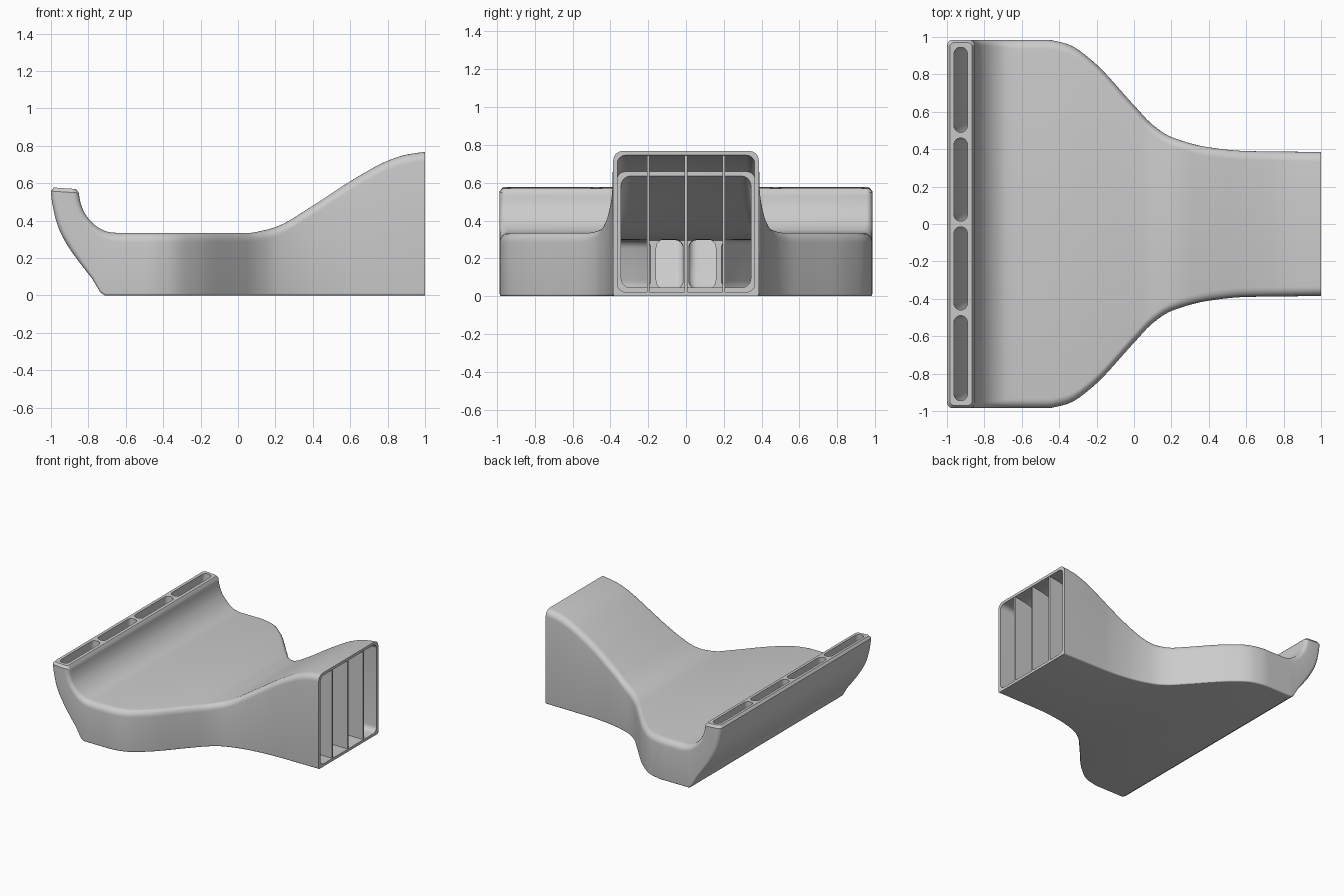
import bpy, bmesh, math
from mathutils import Vector

cube = bpy.data.objects.get("Cube")
if cube:
    bpy.data.objects.remove(cube, do_unlink=True)

grey = bpy.data.materials.new("plain_grey")
grey.use_nodes = True
colour = (0.6, 0.6, 0.6, 1)
grey.diffuse_color = colour
grey.node_tree.nodes["Principled BSDF"].inputs["Base Color"].default_value = colour


def smooth(keys, u):
    """Monotone curve through (u, value) keys sorted by u."""
    u = min(max(u, keys[0][0]), keys[-1][0])
    slopes = [(b[1] - a[1]) / (b[0] - a[0]) for a, b in zip(keys, keys[1:])]
    tang = [slopes[0]]
    for a, b in zip(slopes, slopes[1:]):
        tang.append(2 * a * b / (a + b) if a * b > 0 else 0)
    tang.append(slopes[-1])
    i = max(k for k in range(len(slopes)) if keys[k][0] <= u)
    w = keys[i + 1][0] - keys[i][0]
    s = (u - keys[i][0]) / w
    return (keys[i][1] * (1 + 2 * s) * (1 - s) ** 2 + keys[i + 1][1] * s * s * (3 - 2 * s)
            + w * (tang[i] * s * (1 - s) ** 2 + tang[i + 1] * s * s * (s - 1)))


# Plan half-width and roof height along the duct
WIDTH = [(-.45, .985), (-.35, .96), (-.22, .87), (0, .635), (.1, .53), (.2, .465),
         (.4, .41), (.6, .39), (1, .385)]
ROOF = [(.08, .335), (.2, .365), (.4, .48), (.6, .61), (.8, .72), (.9, .753), (1, .768)]
# Floor and roof points through the upward bend: u, floor x, floor z, roof x, roof z
BEND = [(-1.4, -1.0, .66, -.858, .62), (-1.3, -1, .558, -.851, .548),
        (-1.2, -.985, .45, -.843, .5), (-1.1, -.955, .35, -.825, .45),
        (-1, -.91, .265, -.79, .4), (-.9, -.85, .18, -.745, .362),
        (-.8, -.78, .09, -.695, .34), (-.71, -.712, 0, -.65, .335),
        (-.6, -.6, 0, -.58, .335), (-.5, -.5, 0, -.5, .335)]


def station(u):
    """Floor point, roof point and half-width at position u."""
    if u >= -.5:
        return Vector((u, 0, 0)), Vector((u, 0, smooth(ROOF, u))), smooth(WIDTH, u)
    c = [smooth([(k[0], k[i]) for k in BEND], u) for i in range(1, 5)]
    return Vector((c[0], 0, c[1])), Vector((c[2], 0, c[3])), smooth(WIDTH, u)


def ring(floor, roof, y0, y1, inset, r_floor, r_roof, steps=6):
    """Rounded rectangle between floor and roof."""
    up = (roof - floor).normalized()
    v0, v1 = inset, (roof - floor).length - inset
    limit = min(y1 - y0, v1 - v0) * .49
    points = []
    corners = [(y1, v0, -1, 1, r_floor, 270), (y1, v1, -1, -1, r_roof, 0),
               (y0, v1, 1, -1, r_roof, 90), (y0, v0, 1, 1, r_floor, 180)]
    for y, v, sy, sv, r, start in corners:
        r = min(r, limit)
        for k in range(steps + 1):
            a = math.radians(start + 90 * k / steps)
            p = floor + up * (v + sv * r + r * math.sin(a))
            points.append(Vector((p.x, y + sy * r + r * math.cos(a), p.z)))
    return points


def new_object(name, bm):
    bmesh.ops.recalc_face_normals(bm, faces=bm.faces)
    mesh = bpy.data.meshes.new(name)
    bm.to_mesh(mesh)
    bm.free()
    mesh.materials.append(grey)
    obj = bpy.data.objects.new(name, mesh)
    bpy.context.collection.objects.link(obj)
    return obj


def loft(name, rings):
    bm = bmesh.new()
    rows = [[bm.verts.new(p) for p in r] for r in rings]
    n = len(rows[0])
    for a, b in zip(rows, rows[1:]):
        for i in range(n):
            bm.faces.new((a[i], a[(i + 1) % n], b[(i + 1) % n], b[i]))
    bm.faces.new(rows[0])
    bm.faces.new(rows[-1])
    return new_object(name, bm)


def span(a, b, step=.03):
    n = max(2, round(abs(b - a) / step))
    return [a + (b - a) * i / n for i in range(n + 1)]


def cavity(name, start, end, wall, radius):
    rings = []
    for u in span(start, end):
        f, r, w = station(u)
        f.x = r.x = u
        rings.append(ring(f, r, -w + wall, w - wall, wall, radius, radius))
    return loft(name, rings)


# Outer shell with a chamfered lip
shell_rings = []
for u in span(1, -.71) + span(-.71, -1.3)[1:]:
    f, r, w = station(u)
    bend = min(max((-u - .7) / .3, 0), 1)
    shell_rings.append(ring(f, r, -w, w, 0, .012 + .02 * bend, .05 - .018 * bend))
rise = Vector((0, 0, .02))
shell_rings.append(ring(f + rise, r + rise, -w + .015, w - .015, .015, .025, .025))
duct = loft("duct_shell", shell_rings)

# Socket, transition chamber and four fanned channels to hollow out
cutters = [cavity("socket_cutter", 1.03, .72, .022, .045),
           cavity("chamber_cutter", .74, .1, .045, .05)]
FAN = [(-.5, .482), (.12, .32)]
for side in (-1, 1):
    for outer in (False, True):
        rings = []
        for u in span(.13, -1.4):
            f, r, w = station(u)
            split = w * smooth(FAN, u)
            lo, hi = (split + .015, w - .04) if outer else (.015, split - .015)
            lo, hi = sorted((side * lo, side * hi))
            rings.append(ring(f, r, lo, hi, .038, .045, .045))
        cutters.append(loft("channel_cutter", rings))

for cutter in cutters:
    mod = duct.modifiers.new("hollow", "BOOLEAN")
    mod.operation = "DIFFERENCE"
    mod.solver = "EXACT"
    mod.object = cutter
bpy.context.view_layer.objects.active = duct
duct.select_set(True)
for mod in list(duct.modifiers):
    bpy.ops.object.modifier_apply(modifier=mod.name)
for cutter in cutters:
    bpy.data.objects.remove(cutter, do_unlink=True)
bpy.ops.object.shade_smooth_by_angle(angle=math.radians(30))

# Thin upright vanes in the socket
for label, y in (("right", -.2), ("middle", 0), ("left", .2)):
    rings = []
    for u in span(.7, .995):
        f, r, w = station(u)
        rings.append([Vector((u, y + s * .007, z)) for s, z in
                      ((-1, .012), (1, .012), (1, r.z - .012), (-1, r.z - .012))])
    loft("socket_vane_" + label, rings)
